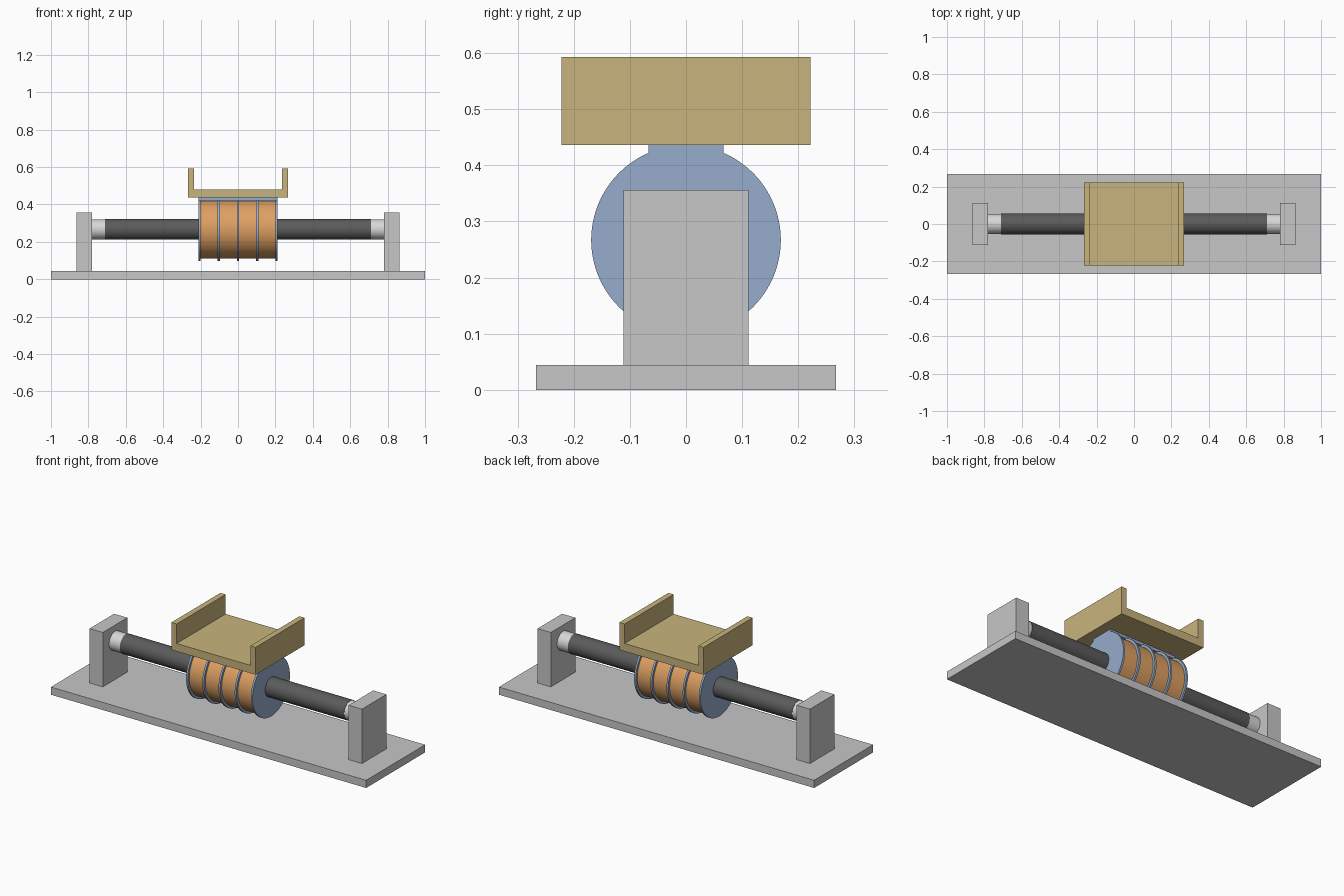
import bpy, math

if "Cube" in bpy.data.objects:
    bpy.data.objects.remove(bpy.data.objects["Cube"])

AXIS_Z = 0.267  # height of the rod axis


def material(name, rgb):
    m = bpy.data.materials.new(name)
    m.diffuse_color = (*rgb, 1)
    m.use_nodes = True
    m.node_tree.nodes["Principled BSDF"].inputs["Base Color"].default_value = m.diffuse_color
    return m


GREY = material("light grey", (0.57, 0.57, 0.58))
STEEL = material("pale steel", (0.68, 0.68, 0.68))
DARK = material("dark grey", (0.105, 0.105, 0.105))
BLUE = material("soft blue", (0.305, 0.413, 0.604))
COPPER = material("copper", (0.73, 0.352, 0.122))
TAN = material("tan", (0.58, 0.456, 0.202))


def mesh_object(name, verts, faces, mat):
    me = bpy.data.meshes.new(name)
    me.from_pydata(verts, [], faces)
    me.materials.append(mat)
    ob = bpy.data.objects.new(name, me)
    bpy.context.collection.objects.link(ob)
    return ob


def prism_y(name, profile, half_y, mat):
    """Extrude an anticlockwise x-z profile from -half_y to half_y."""
    n = len(profile)
    verts = [(x, y, z) for y in (-half_y, half_y) for x, z in profile]
    faces = [tuple(range(n)), tuple(reversed(range(n, 2 * n)))]
    faces += [(i, i + n, (i + 1) % n + n, (i + 1) % n) for i in range(n)]
    return mesh_object(name, verts, faces, mat)


def box(name, x0, x1, half_y, z0, z1, mat):
    return prism_y(name, [(x0, z0), (x1, z0), (x1, z1), (x0, z1)], half_y, mat)


def rod(name, x0, x1, radius, mat, sides=64):
    """Cylinder along x on the shared axis."""
    bpy.ops.mesh.primitive_cylinder_add(
        vertices=sides, radius=radius, depth=x1 - x0,
        location=((x0 + x1) / 2, 0, AXIS_Z), rotation=(0, math.pi / 2, 0))
    ob = bpy.context.object
    ob.name = name
    ob.data.materials.append(mat)
    bpy.ops.object.shade_smooth_by_angle(angle=math.radians(30))
    return ob


# Base and the two end supports
box("base_plate", -1, 1, 0.267, 0, 0.044, GREY)
for side, x in (("left", -0.822), ("right", 0.822)):
    box(side + "_support", x - 0.042, x + 0.042, 0.111, 0.044, 0.356, GREY)

# Fixed rod: dark core with pale end pieces
rod("magnet_rod", -0.711, 0.711, 0.0555, DARK)
rod("left_rod_end", -0.78, -0.711, 0.0535, STEEL)
rod("right_rod_end", 0.711, 0.78, 0.0535, STEEL)

# Bobbin: five flanges with four windings between them
PITCH, HALF = 0.1028, 0.0055
for i in range(5):
    x = (i - 2) * PITCH
    rod(f"flange_{i + 1}", x - HALF, x + HALF, 0.169, BLUE, 96)
    if i < 4:
        rod(f"winding_{i + 1}", x + HALF, x + PITCH - HALF, 0.1555, COPPER)

# Mounting pad joining the bobbin to the carriage
box("mounting_pad", -0.211, 0.211, 0.067, 0.419, 0.436, BLUE)

# U-shaped carriage tray
tray = [(-0.267, 0.436), (0.267, 0.436), (0.267, 0.593), (0.234, 0.593),
        (0.234, 0.481), (-0.234, 0.481), (-0.234, 0.593), (-0.267, 0.593)]
prism_y("carriage_tray", tray, 0.222, TAN)
